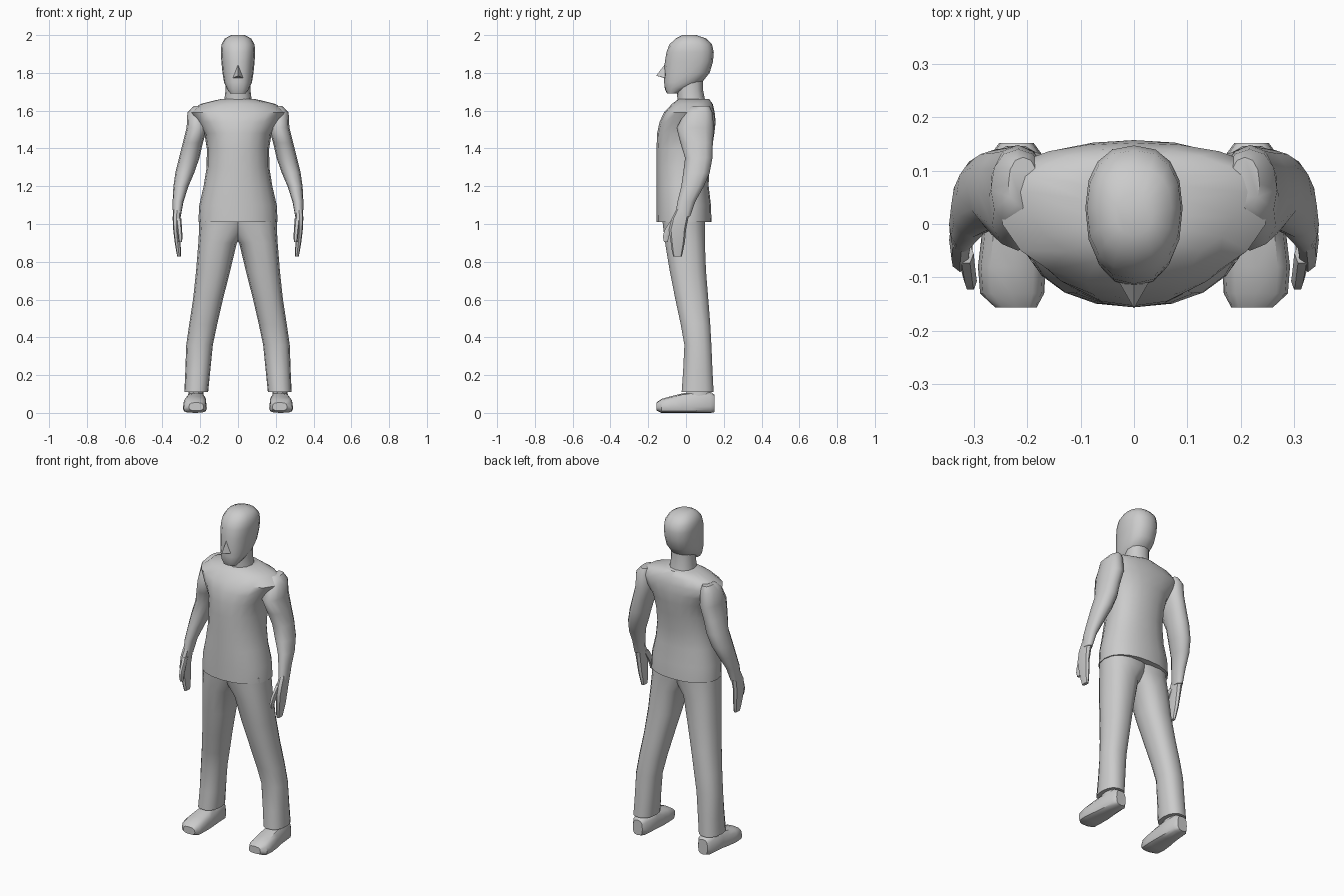
import bpy, bmesh, math


def finish(name, bm, mirror=False, angle=45):
    bmesh.ops.recalc_face_normals(bm, faces=bm.faces)
    mesh = bpy.data.meshes.new(name)
    bm.to_mesh(mesh)
    bm.free()
    ob = bpy.data.objects.new(name, mesh)
    bpy.context.collection.objects.link(ob)
    if mirror:
        ob.modifiers.new("Mirror", "MIRROR")
    bpy.ops.object.select_all(action="DESELECT")
    ob.select_set(True)
    bpy.context.view_layer.objects.active = ob
    bpy.ops.object.shade_smooth_by_angle(angle=math.radians(angle))
    return ob


def spow(v, p):
    return math.copysign(abs(v) ** p, v)


def loft(name, rings, sides=14, p=0.9, mirror=False, along="z", angle=45):
    """rings: (station, x min, x max, low, widest, high); low/high are y, or z when lofting along y."""
    bm = bmesh.new()
    loops = []
    for t, x0, x1, lo, mid, hi in rings:
        loop = []
        for i in range(sides):
            a = 2 * math.pi * i / sides
            c, s = spow(math.cos(a), p), spow(math.sin(a), p)
            x = (x0 + x1) / 2 + (x1 - x0) / 2 * c
            w = mid + s * (hi - mid if s > 0 else mid - lo)
            loop.append(bm.verts.new((x, w, t) if along == "z" else (x, t, w)))
        loops.append(loop)
    for a, b in zip(loops, loops[1:]):
        for i in range(sides):
            j = (i + 1) % sides
            bm.faces.new((a[i], a[j], b[j], b[i]))
    bm.faces.new(loops[0])
    bm.faces.new(loops[-1])
    return finish(name, bm, mirror, angle)


def sym(z, w, lo, mid, hi):
    return (z, -w, w, lo, mid, hi)


# Head and neck
loft("head", [sym(1.69, .04, -.10, -.075, -.045), sym(1.715, .058, -.112, -.05, .0),
              sym(1.75, .074, -.116, -.01, .085), sym(1.80, .082, -.116, .02, .125),
              sym(1.86, .088, -.112, .03, .143), sym(1.91, .091, -.103, .03, .147),
              sym(1.95, .088, -.088, .03, .138), sym(1.982, .07, -.055, .03, .107),
              sym(2.0, .035, -.02, .02, .055)], 16, .85)
loft("neck", [sym(1.60, .08, -.045, .03, .11), sym(1.66, .072, -.045, .03, .10),
              sym(1.71, .066, -.05, .025, .09), sym(1.77, .066, -.05, .025, .09)], 12)

# Nose
bm = bmesh.new()
top, tip, left, right, base = [bm.verts.new(c) for c in (
    (0, -.108, 1.85), (0, -.158, 1.785), (-.03, -.105, 1.772), (.03, -.105, 1.772), (0, -.105, 1.77))]
for f in ((top, left, tip), (top, tip, right), (tip, left, base), (tip, base, right),
          (top, base, left), (top, right, base)):
    bm.faces.new(f)
finish("nose", bm)

# Shirt body
loft("shirt", [sym(1.01, .21, -.155, 0, .135), sym(1.10, .205, -.156, 0, .132),
               sym(1.20, .182, -.156, 0, .12), sym(1.30, .166, -.156, .01, .122),
               sym(1.40, .165, -.156, .02, .138), sym(1.48, .178, -.153, .035, .15),
               sym(1.54, .22, -.14, .05, .157), sym(1.59, .257, -.117, .06, .152),
               sym(1.635, .20, -.075, .06, .142), sym(1.662, .09, -.04, .045, .122)], 20)

# Arms with sleeves
loft("arms", [(1.625, .18, .235, .03, .075, .125), (1.59, .165, .268, -.005, .065, .14),
              (1.51, .162, .272, -.05, .05, .148), (1.43, .186, .292, -.03, .06, .142),
              (1.35, .204, .312, -.005, .065, .14), (1.27, .232, .332, -.015, .055, .125),
              (1.20, .262, .342, -.025, .035, .095), (1.12, .288, .346, -.045, .0, .05),
              (1.04, .303, .345, -.058, -.015, .022)], 12, mirror=True)

# Hands and thumbs
loft("hands", [(1.08, .303, .343, -.05, -.015, .025), (1.03, .305, .346, -.075, -.03, .012),
               (.97, .308, .343, -.09, -.04, .0), (.91, .305, .336, -.082, -.045, -.005),
               (.86, .302, .328, -.075, -.045, -.015), (.828, .302, .322, -.068, -.045, -.022)],
     8, .7, True)
loft("thumbs", [(1.03, .30, .33, -.075, -.055, -.035), (.97, .296, .322, -.115, -.092, -.07),
                (.935, .294, .318, -.125, -.107, -.088), (.905, .296, .314, -.118, -.107, -.095)],
     6, mirror=True)

# Trouser legs, overlapping at the hips
loft("trouser_legs", [(1.04, -.09, .205, -.13, -.01, .105), (.97, -.05, .206, -.122, -.005, .103),
                      (.90, .006, .21, -.113, 0, .102), (.75, .042, .222, -.088, .01, .108),
                      (.60, .08, .238, -.058, .03, .12), (.47, .11, .258, -.03, .05, .13),
                      (.36, .133, .274, -.01, .06, .136), (.22, .147, .279, -.017, .062, .142),
                      (.11, .158, .284, -.025, .06, .148)], 14, .85, True)

# Ankles and shoes
loft("ankles", [(.07, .18, .265, .0, .065, .13), (.16, .185, .26, .0, .065, .13)], 10, mirror=True)
loft("shoes", [(.152, .188, .252, .004, .045, .095), (.13, .172, .268, .0, .035, .112),
               (.03, .168, .276, .0, .03, .11), (-.02, .165, .285, .0, .025, .103),
               (-.08, .165, .292, .0, .025, .088), (-.13, .168, .288, .0, .025, .074),
               (-.156, .182, .26, .012, .03, .055)], 12, .65, True, "y", 40)
